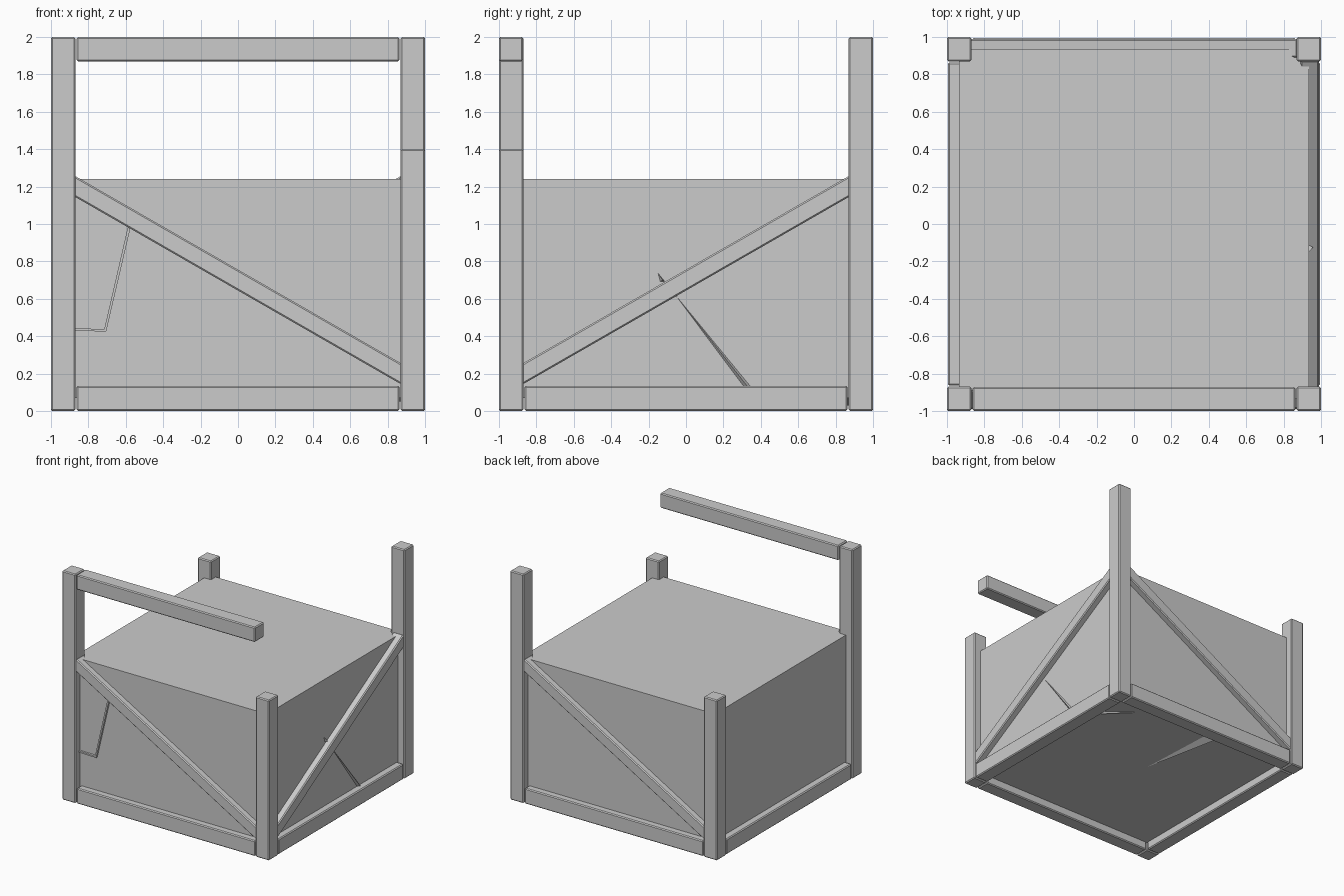
import bpy, math
from mathutils import Matrix, Vector

if "Cube" in bpy.data.objects:
    bpy.data.objects.remove(bpy.data.objects["Cube"])

T = 0.13          # beam thickness
C = 1 - T / 2     # centre line of the outer frame


def make(name, verts, faces, bevel=0.0):
    me = bpy.data.meshes.new(name)
    me.from_pydata(verts, [], faces)
    me.update()
    ob = bpy.data.objects.new(name, me)
    bpy.context.collection.objects.link(ob)
    if bevel:
        m = ob.modifiers.new("edge_bevel", 'BEVEL')
        m.width = bevel
        m.segments = 1
    return ob


def box(name, size, loc, bevel=0.0, rot=Matrix.Identity(4)):
    v = [(x * size[0] / 2, y * size[1] / 2, z * size[2] / 2)
         for x in (-1, 1) for y in (-1, 1) for z in (-1, 1)]
    f = [(0, 1, 3, 2), (4, 6, 7, 5), (0, 4, 5, 1),
         (2, 3, 7, 6), (0, 2, 6, 4), (1, 5, 7, 3)]
    mat = Matrix.Translation(Vector(loc)) @ rot
    return make(name, [mat @ Vector(p) for p in v], f, bevel)


# Corner posts, two tall and two short
for name, sx, sy, h in (("front_left_post", -1, -1, 2.0), ("front_right_post", 1, -1, 1.4),
                        ("back_right_post", 1, 1, 2.0), ("back_left_post", -1, 1, 1.4)):
    box(name, (T, T, h), (sx * C, sy * C, h / 2), 0.008)

# Closed panel body between the posts
box("panel_body", (1.87, 1.87, 1.17), (0, 0, 0.655))

# Bottom rails on all four sides
L = 1.725
for s, n in ((-1, "front"), (1, "back")):
    box(n + "_rail", (L, T - 0.005, T + 0.005), (0, s * (C - 0.002), 0.0675), 0.008)
for s, n in ((-1, "left"), (1, "right")):
    box(n + "_rail", (T - 0.005, L, T + 0.005), (s * (C - 0.002), 0, 0.0675), 0.008)

# Top beam, joined to the front left post only
box("top_beam", (L, T - 0.002, T), (0, -C, 1.935), 0.008)

# Diagonal braces on the front, right and back
A = math.atan2(1.0, 1.74)
for n, spin in (("front", 0), ("right", 90), ("back", 180)):
    slope = A if n == "right" else -A
    if n == "back":
        slope = A
    turn = Matrix.Rotation(math.radians(spin), 4, 'Z')
    # back brace rises toward the right side of the model
    tilt = Matrix.Rotation(-slope if n != "back" else slope, 4, 'Y')
    centre = turn @ Vector((0, -0.94, 0.70))
    box(n + "_brace", (2.07, 0.10, 0.097), centre, 0.008, turn @ tilt)


def splinter(name, base, peak):
    """Low three-sided wedge poking out of a panel."""
    make(name, [*base, peak], [(0, 1, 2), (0, 3, 1), (1, 3, 2), (2, 3, 0)])


# Splinters breaking out of the right panel and the floor
splinter("right_splinter", [(0.93, -0.155, 0.745), (0.93, 0.35, 0.13), (0.93, 0.305, 0.13)],
         (0.955, 0.33, 0.13))
splinter("right_chip", [(0.93, -0.155, 0.745), (0.93, -0.11, 0.69), (0.93, -0.14, 0.69)],
         (0.957, -0.125, 0.70))
splinter("floor_splinter", [(-0.06, 0.06, 0.072), (-0.20, 0.88, 0.072), (-0.10, 0.88, 0.072)],
         (-0.17, 0.88, 0.03))
splinter("floor_chip", [(0.53, 0.78, 0.072), (0.88, 0.47, 0.072), (0.88, 0.52, 0.072)],
         (0.88, 0.49, 0.05))

# Thin raised edge on the front panel
p = [(-0.575, 0.98), (-0.705, 0.425), (-0.90, 0.43), (-0.90, 0.443), (-0.715, 0.438), (-0.59, 0.98)]
v = [(x, y, z) for y in (-0.93, -0.953) for x, z in p]
n = len(p)
make("front_crack_edge", v, [tuple(range(n)), tuple(range(2 * n - 1, n - 1, -1))] +
     [(i, i + n, (i + 1) % n + n, (i + 1) % n) for i in range(n)])
